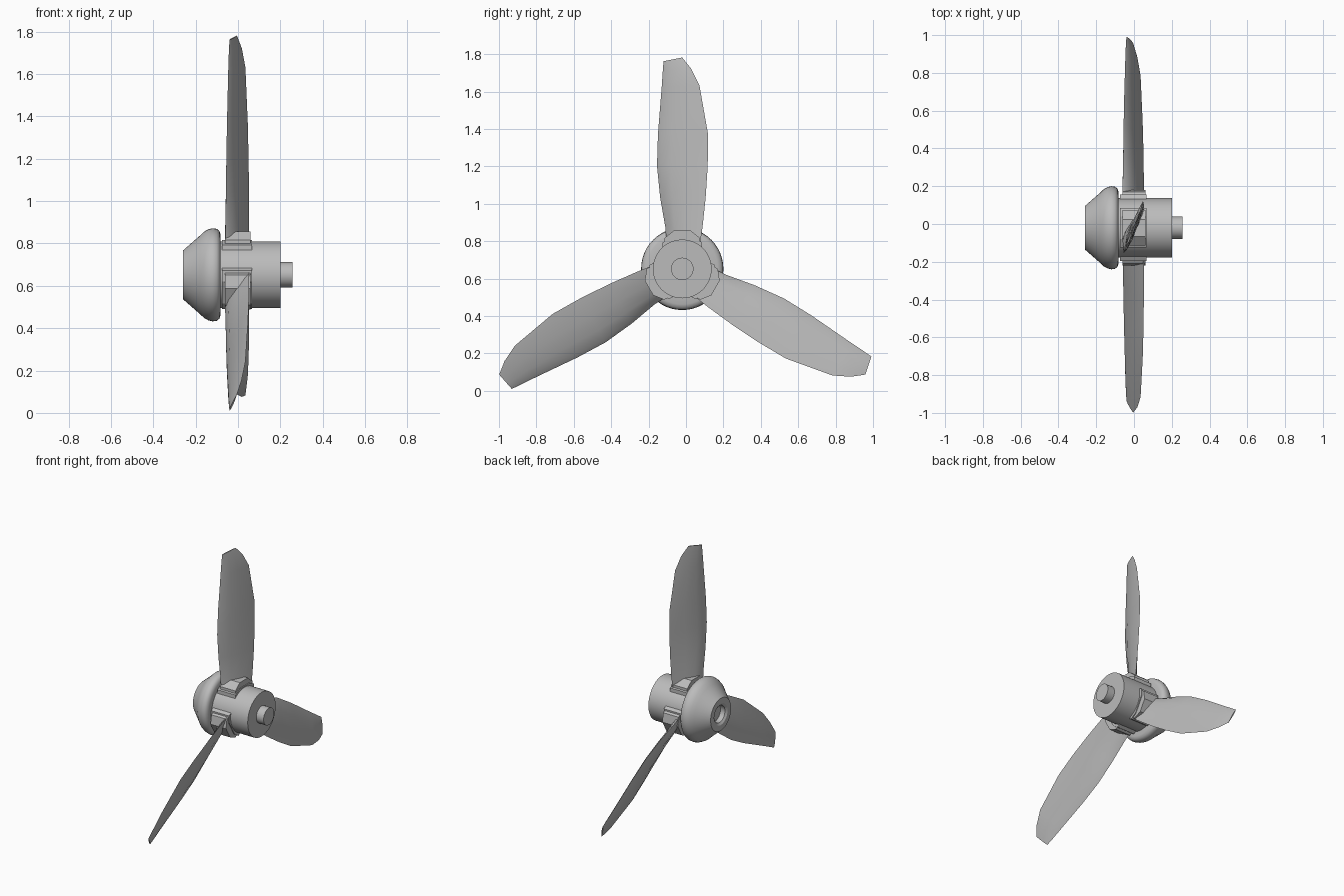
import bpy, bmesh, math
from mathutils import Matrix, Vector

cube = bpy.data.objects.get("Cube")
if cube:
    bpy.data.objects.remove(cube, do_unlink=True)

CENTRE = Vector((0, -0.02, 0.652))

metal = bpy.data.materials.new("grey metal")
metal.use_nodes = True
metal.diffuse_color = (0.5, 0.5, 0.5, 1)
metal.node_tree.nodes["Principled BSDF"].inputs["Base Color"].default_value = (0.5, 0.5, 0.5, 1)


def finish(name, bm, angle):
    """Turn a bmesh into a shaded object placed on the propeller axis."""
    bmesh.ops.recalc_face_normals(bm, faces=bm.faces)
    mesh = bpy.data.meshes.new(name)
    bm.to_mesh(mesh)
    bm.free()
    mesh.materials.append(metal)
    obj = bpy.data.objects.new(name, mesh)
    bpy.context.collection.objects.link(obj)
    obj.location = CENTRE
    bpy.ops.object.select_all(action='DESELECT')
    obj.select_set(True)
    bpy.context.view_layer.objects.active = obj
    bpy.ops.object.shade_smooth_by_angle(angle=math.radians(angle))
    return obj


def loft(bm, rings):
    """Skin closed rings of points and cap both ends."""
    loops = [[bm.verts.new(p) for p in ring] for ring in rings]
    for a, b in zip(loops, loops[1:]):
        for i in range(len(a)):
            j = (i + 1) % len(a)
            bm.faces.new((a[i], a[j], b[j], b[i]))
    bm.faces.new(loops[0])
    bm.faces.new(loops[-1])


def lathe(name, profile, sides=48):
    """Revolve (x, radius) pairs about the x axis."""
    bm = bmesh.new()
    angles = [math.tau * i / sides for i in range(sides)]
    loft(bm, [[(x, r * math.cos(a), r * math.sin(a)) for a in angles] for x, r in profile])
    return finish(name, bm, 32)


# Hub, shaft and rounded nose with a recessed bore
lathe("hub", [(-0.1, 0.157), (0.2, 0.157)])
lathe("drive_shaft", [(0.19, 0.06), (0.257, 0.06)], 32)
lathe("nose_cone", [(-0.215, 0.06), (-0.25, 0.06), (-0.26, 0.075), (-0.26, 0.115),
                    (-0.18, 0.185), (-0.16, 0.204), (-0.14, 0.215), (-0.12, 0.22),
                    (-0.1, 0.217), (-0.088, 0.207), (-0.082, 0.19), (-0.082, 0.14)])

# Blade stations: lead radius, trail radius, lead (x, y), trail (x, y), half thickness
STATIONS = [
    (0.13, 0.13, (-0.060, -0.085), (0.052, 0.095), 0.024),
    (0.22, 0.22, (-0.060, -0.090), (0.053, 0.108), 0.022),
    (0.38, 0.38, (-0.057, -0.118), (0.052, 0.125), 0.020),
    (0.55, 0.55, (-0.055, -0.135), (0.050, 0.136), 0.018),
    (0.72, 0.72, (-0.052, -0.130), (0.046, 0.138), 0.016),
    (0.97, 0.98, (-0.046, -0.110), (0.035, 0.092), 0.012),
    (1.06, 1.07, (-0.043, -0.104), (0.018, 0.048), 0.009),
    (1.11, 1.13, (-0.040, -0.100), (-0.005, 0.000), 0.004),
]
# Lens-shaped section: (position along chord, thickness factor)
SECTION = [(0, 0), (0.08, 0.5), (0.3, 1), (0.6, 0.85), (0.88, 0.35),
           (1, 0), (0.88, -0.35), (0.6, -0.85), (0.3, -1), (0.08, -0.5)]


def blade_ring(lead_r, trail_r, lead, trail, half):
    a, b = Vector((*lead, lead_r)), Vector((*trail, trail_r))
    normal = Vector((b.y - a.y, a.x - b.x, 0)).normalized()
    return [a.lerp(b, t) + normal * half * k for t, k in SECTION]


# Root collar outline (y, radius), extruded along the axis
COLLAR = [(-0.095, 0.125), (-0.095, 0.165), (-0.045, 0.205),
          (0.045, 0.205), (0.095, 0.165), (0.095, 0.125)]
BASE = [(-0.105, 0.11), (-0.105, 0.142), (-0.06, 0.165),
        (0.06, 0.165), (0.105, 0.142), (0.105, 0.11)]

for index, side in enumerate(("top", "left_rear", "right_front")):
    turn = Matrix.Rotation(-math.tau * index / 3, 4, 'X')
    bm = bmesh.new()
    loft(bm, [blade_ring(*s) for s in STATIONS])
    bm.transform(turn)
    finish("blade_" + side, bm, 40)

    for part, outline, x0, x1 in (("collar_", COLLAR, -0.062, 0.06),
                                  ("collar_base_", BASE, -0.075, 0.066)):
        bm = bmesh.new()
        loft(bm, [[(x, y, r) for y, r in outline] for x in (x0, x1)])
        bm.transform(turn)
        finish(part + side, bm, 20)
